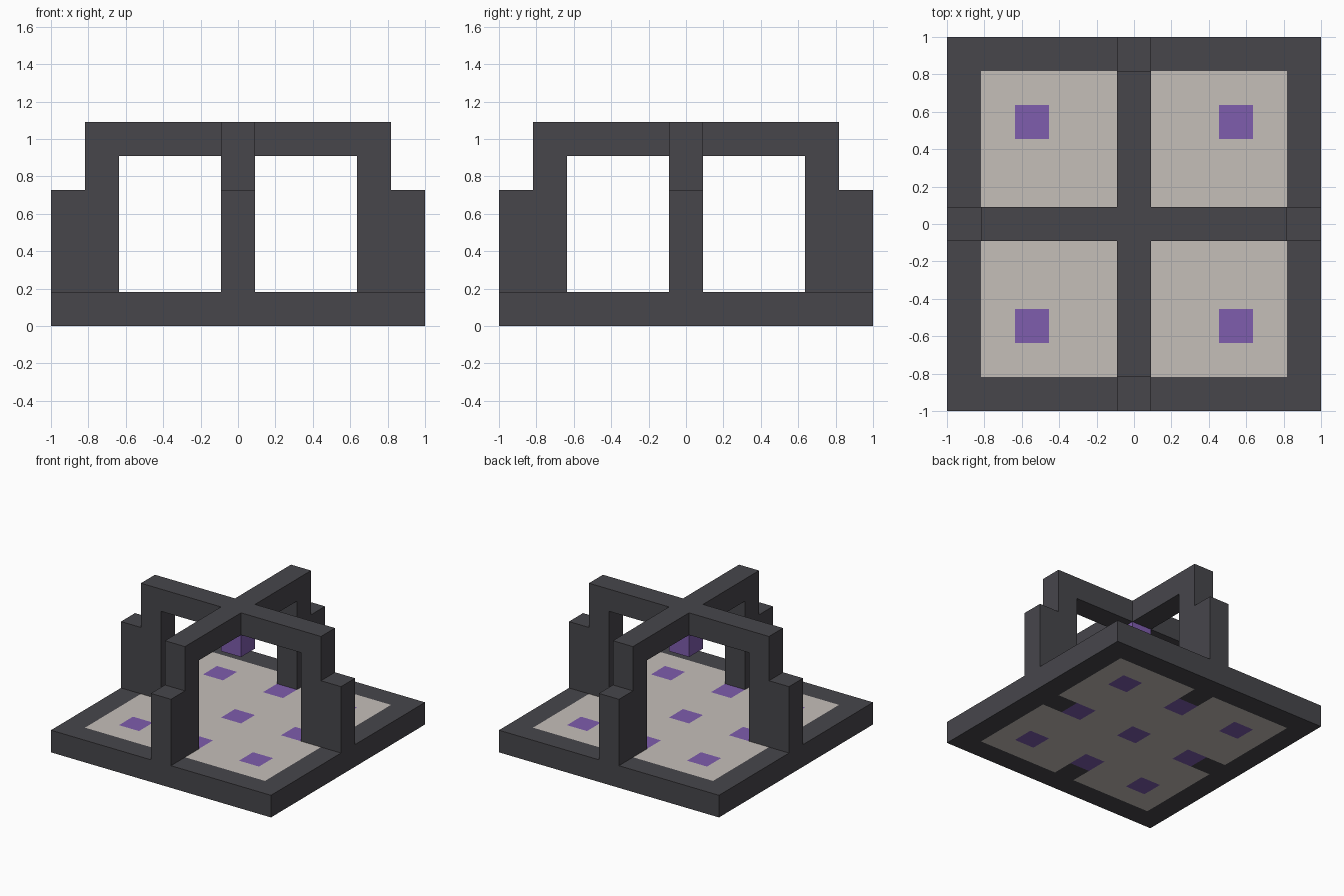
import bpy, bmesh
from math import pi
from mathutils import Matrix

if "Cube" in bpy.data.objects:
    bpy.data.objects.remove(bpy.data.objects["Cube"])

U = 2 / 11  # one module of the frame


def srgb(*rgb):
    return [((c / 255 + 0.055) / 1.055) ** 2.4 for c in rgb] + [1]


def material(name, color):
    mat = bpy.data.materials.new(name)
    mat.use_nodes = True
    mat.diffuse_color = color
    mat.node_tree.nodes["Principled BSDF"].inputs["Base Color"].default_value = color
    return mat


charcoal = material("charcoal", srgb(71, 70, 75))
stone = material("pale stone", srgb(197, 191, 185))
purple = material("purple", srgb(126, 93, 173))


def finish(bm, name, *mats):
    bmesh.ops.recalc_face_normals(bm, faces=bm.faces)
    bmesh.ops.scale(bm, vec=(U, U, U), verts=bm.verts)
    mesh = bpy.data.meshes.new(name)
    bm.to_mesh(mesh)
    bm.free()
    for mat in mats:
        mesh.materials.append(mat)
    obj = bpy.data.objects.new(name, mesh)
    bpy.context.collection.objects.link(obj)
    return obj


def extrude(bm, faces, vec):
    new = bmesh.ops.extrude_face_region(bm, geom=faces, use_keep_orig=True)["geom"]
    verts = [v for v in new if isinstance(v, bmesh.types.BMVert)]
    bmesh.ops.translate(bm, verts=verts, vec=vec)


def block(name, z, mat):
    bm = bmesh.new()
    bmesh.ops.create_cube(bm, size=1, matrix=Matrix.Translation((0, 0, z)))
    return finish(bm, name, mat)


def floor_material(x, y):
    a, b = sorted((abs(round(x)), abs(round(y))))
    if b == 5 or (a, b) == (0, 4):
        return 0                      # rim and post footings
    if a in (0, 3) and b in (0, 3):
        return 2                      # purple inlays
    return 1


# Base slab with rim, pale floor and nine inlays running through it
bm = bmesh.new()
bmesh.ops.create_grid(bm, x_segments=11, y_segments=11, size=5.5)
extrude(bm, bm.faces[:], (0, 0, 1))
bm.normal_update()
for face in bm.faces:
    c = face.calc_center_median()
    if abs(face.normal.z) > 0.5:
        face.material_index = floor_material(c.x, c.y)
finish(bm, "base_slab", charcoal, stone, purple)

# Four stepped posts with their beams, meeting at the hub
profile = [(0.5, 6), (4.5, 6), (4.5, 4), (5.5, 4),
           (5.5, 1), (3.5, 1), (3.5, 5), (0.5, 5)]
for i, side in enumerate(("left", "back", "right", "front")):
    bm = bmesh.new()
    face = bm.faces.new([bm.verts.new((r, -0.5, z)) for r, z in profile])
    extrude(bm, [face], (0, 1, 0))
    bmesh.ops.rotate(bm, verts=bm.verts, matrix=Matrix.Rotation(i * pi / 2, 3, "Z"))
    finish(bm, side + "_arch_arm", charcoal)

# Hub where the beams cross, and the block hanging below it
block("beam_hub", 5.5, charcoal)
block("hanging_block", 4.5, purple)
